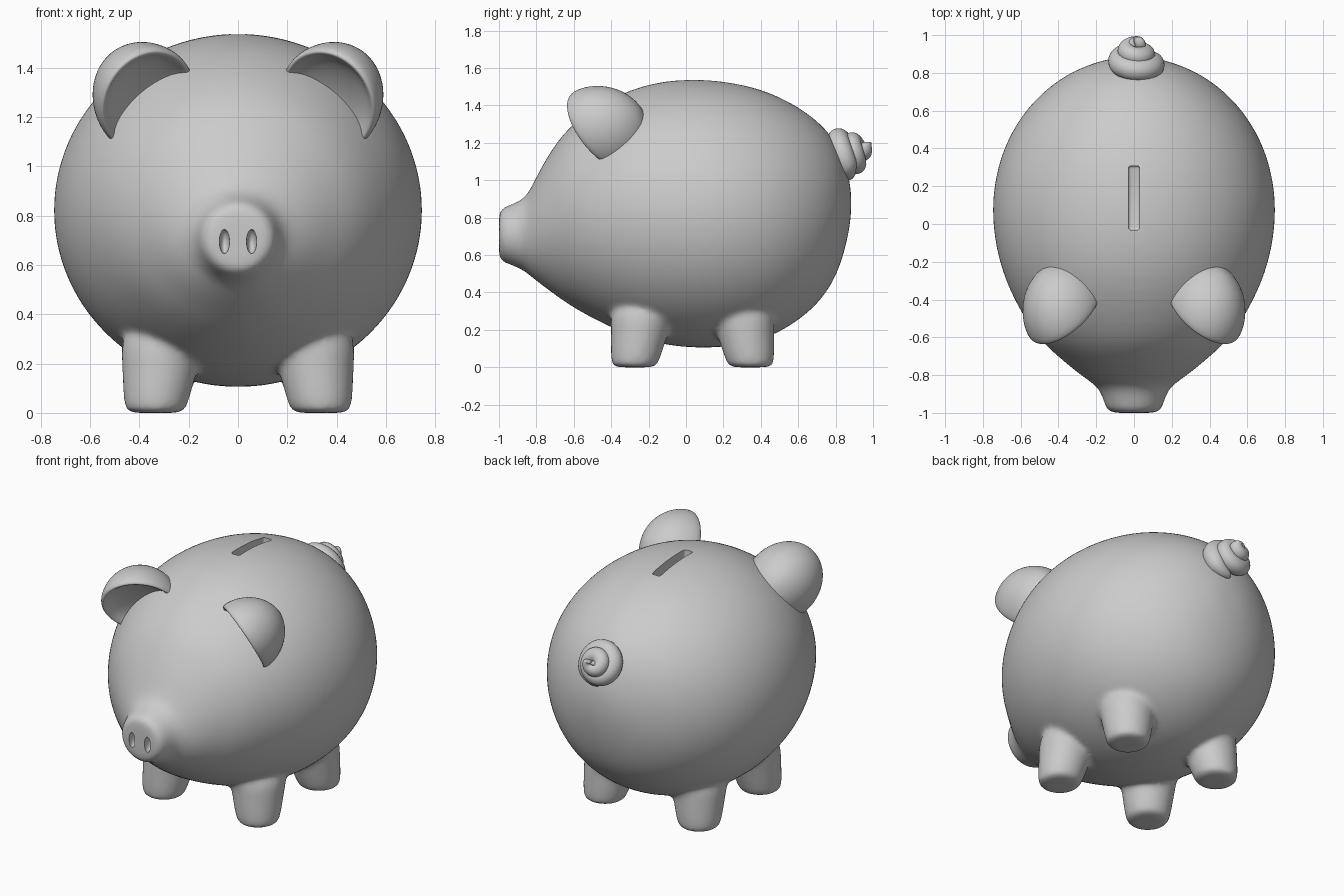
import bpy, bmesh, math
from mathutils import Vector as V

if "Cube" in bpy.data.objects:
    bpy.data.objects.remove(bpy.data.objects["Cube"])


def loft(name, rings, n=32, levels=2):
    """Smooth skin over elliptical rings given as (centre, u axis, v axis)."""
    bm = bmesh.new()
    loops = []
    for c, u, v in rings:
        loops.append([bm.verts.new(V(c) + V(u) * math.cos(a) + V(v) * math.sin(a))
                      for a in (2 * math.pi * i / n for i in range(n))])
    for a, b in zip(loops, loops[1:]):
        for i in range(n):
            j = (i + 1) % n
            bm.faces.new((a[i], a[j], b[j], b[i]))
    bm.faces.new(loops[0])
    bm.faces.new(loops[-1])
    bmesh.ops.recalc_face_normals(bm, faces=bm.faces)
    for f in bm.faces:
        f.smooth = True
    me = bpy.data.meshes.new(name)
    bm.to_mesh(me)
    bm.free()
    ob = bpy.data.objects.new(name, me)
    bpy.context.collection.objects.link(ob)
    m = ob.modifiers.new("smooth", 'SUBSURF')
    m.levels = m.render_levels = levels
    return ob


def boolean(ob, tools, operation):
    for t in tools:
        t.hide_render = True
        m = ob.modifiers.new("bool", 'BOOLEAN')
        m.operation, m.object, m.solver = operation, t, 'EXACT'


# Body with snout: (y, top z, bottom z, half width)
profile = [(-1.0, .77, .64, .07), (-1.0, .825, .59, .112), (-.985, .853, .563, .147),
           (-.93, .872, .545, .162), (-.87, .9, .518, .187), (-.835, .945, .49, .232),
           (-.78, 1.06, .445, .31), (-.70, 1.195, .385, .405), (-.593, 1.325, .308, .527),
           (-.34, 1.48, .175, .675), (-.1, 1.543, .107, .745), (.15, 1.545, .094, .76),
           (.4, 1.497, .13, .702), (.6, 1.4, .24, .585), (.74, 1.29, .37, .44),
           (.825, 1.17, .53, .295), (.872, 1.02, .72, .15), (.884, .93, .83, .06)]
body = loft("body_with_legs", [((0, y, (t + b) / 2), (w, 0, 0), (0, 0, (t - b) / 2))
                               for y, t, b, w in profile])

# Legs: (z, x, inward y shift, radius)
leg = [(0, .335, 0, .06), (0, .335, 0, .11), (.018, .335, 0, .128),
       (.13, .322, .018, .147), (.22, .313, .033, .16), (.29, .30, .045, .176),
       (.42, .27, .08, .15)]
legs = []
for y0, d in ((-.275, 1), (.345, -1)):
    for s in (-1, 1):
        legs.append(loft("leg", [((s * x, y0 + d * dy, z), (r, 0, 0), (0, r, 0))
                                 for z, x, dy, r in leg], 24))

# Melt the legs into the body
boolean(body, legs, 'UNION')
m = body.modifiers.new("melt", 'REMESH')
m.mode, m.voxel_size, m.use_smooth_shade = 'VOXEL', .014, True
m = body.modifiers.new("soften", 'SMOOTH')
m.factor, m.iterations = .5, 14

# Cutters: coin slot and nostrils
bpy.ops.mesh.primitive_cube_add(size=1, location=(0, .138, 1.52))
slot = bpy.context.object
slot.name = "slot_cutter"
slot.scale = (.06, .34, .18)
bpy.ops.object.transform_apply(location=False, rotation=False, scale=True)
bev = slot.modifiers.new("round", 'BEVEL')
bev.width, bev.segments = .015, 3
cutters = [slot]
for s in (-1, 1):
    bpy.ops.mesh.primitive_uv_sphere_add(segments=24, ring_count=16, radius=1,
                                         location=(s * .055, -.99, .695))
    nostril = bpy.context.object
    nostril.name = "nostril_cutter"
    nostril.scale = (.021, .045, .05)
    cutters.append(nostril)
boolean(body, cutters, 'DIFFERENCE')
bpy.ops.object.select_all(action='DESELECT')
body.select_set(True)
bpy.context.view_layer.objects.active = body
bpy.ops.object.convert(target='MESH')
bpy.ops.object.shade_smooth_by_angle(angle=math.radians(40))
for ob in cutters + legs:
    bpy.data.objects.remove(ob)

# Ears: shallow cupped half domes, (rim scale, depth behind the rim)
cup = [(.08, 1), (.38, .93), (.7, .72), (.92, .4), (1, .1), (.985, -.03), (.93, -.06),
       (.86, .0), (.72, .14), (.4, .24), (.08, .27)]
for s in (-1, 1):
    flip = lambda x, y, z: V((s * x, y, z))
    mid, u, v = flip(.368, -.455, 1.268), flip(.168, -.025, -.14), flip(.1, -.18, .16)
    back = flip(.46, .76, .46) * .25
    loft("ear", [(mid + back * d, u * r, v * r) for r, d in cup], 32)

# Tail: coil winding up to a point
axis = V((0, .91, .41))
side, down = V((1, 0, 0)), V((0, .41, -.91))
base = V((0, .825, 1.125))
coil, steps = [], 60
for i in range(steps + 1):
    t = i / steps
    a = t * 2.4 * 2 * math.pi
    out = down * math.cos(a) + side * math.sin(a)
    tube = (.066 - .018 * t) * min(1, .3 + i / 6, .25 + (steps - i) / 4)
    coil.append((base + out * (.105 * (1 - t) + .008) + axis * (.145 * t), out * tube, axis * tube))
loft("tail", coil, 12, 1)
